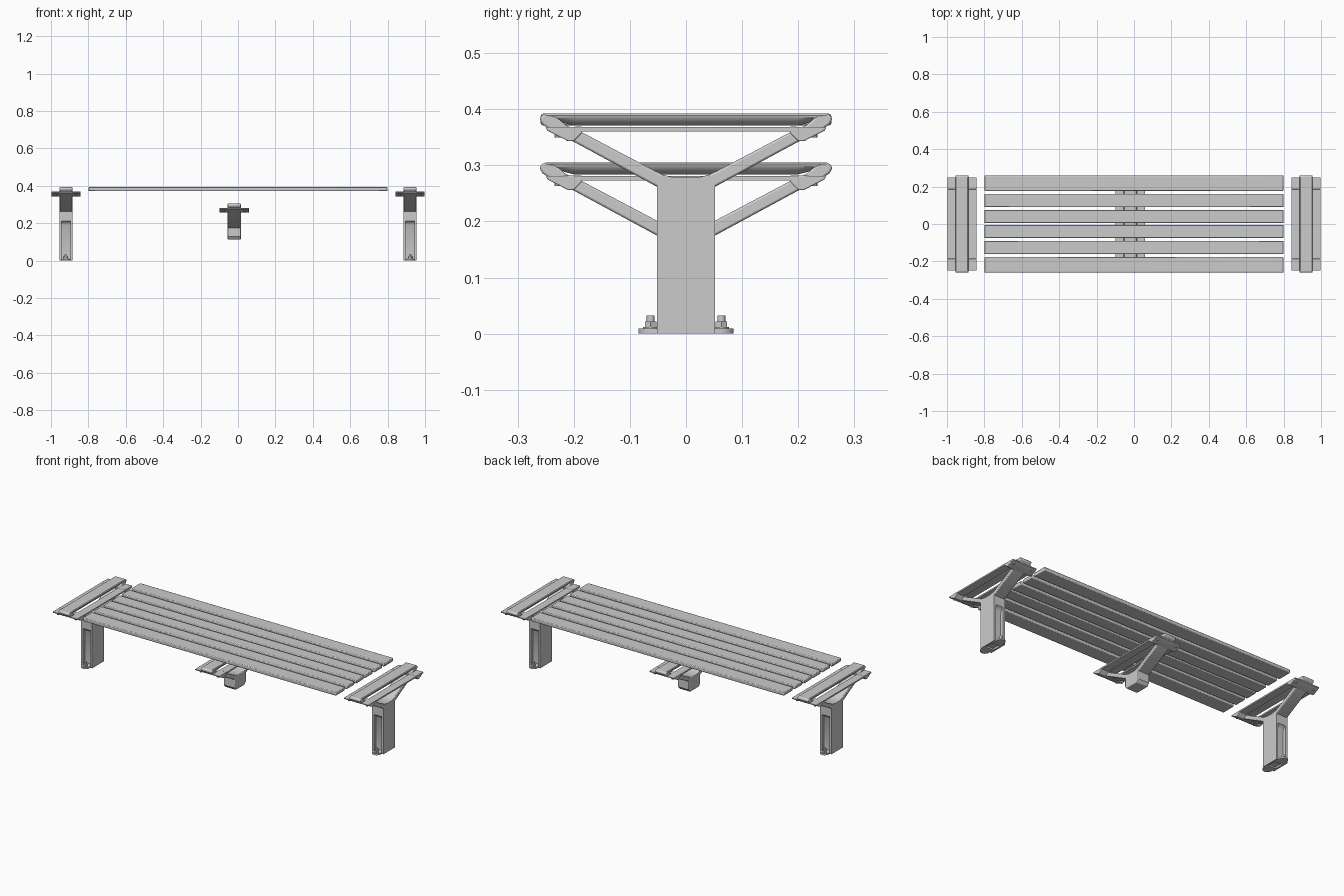
import bpy, bmesh, math

if "Cube" in bpy.data.objects:
    bpy.data.objects.remove(bpy.data.objects["Cube"])

mat = bpy.data.materials.new("light grey")
mat.diffuse_color = (0.6, 0.6, 0.6, 1)
mat.use_nodes = True
mat.node_tree.nodes["Principled BSDF"].inputs["Base Color"].default_value = mat.diffuse_color


def finish(name, bm, bevel=0.0, segments=2):
    bmesh.ops.recalc_face_normals(bm, faces=bm.faces)
    me = bpy.data.meshes.new(name)
    bm.to_mesh(me)
    bm.free()
    ob = bpy.data.objects.new(name, me)
    bpy.context.collection.objects.link(ob)
    me.materials.append(mat)
    if bevel:
        m = ob.modifiers.new("round", 'BEVEL')
        m.width, m.segments, m.limit_method = bevel, segments, 'ANGLE'
        m.angle_limit = math.radians(40)
    bpy.ops.object.select_all(action='DESELECT')
    ob.select_set(True)
    bpy.context.view_layer.objects.active = ob
    bpy.ops.object.shade_smooth_by_angle(angle=math.radians(35))
    return ob


def box(name, x0, x1, y0, y1, z0, z1, bevel=0.0):
    bm = bmesh.new()
    bmesh.ops.create_cube(bm, size=1)
    for v in bm.verts:
        v.co = ((x0 + x1) / 2 + v.co.x * (x1 - x0), (y0 + y1) / 2 + v.co.y * (y1 - y0),
                (z0 + z1) / 2 + v.co.z * (z1 - z0))
    return finish(name, bm, bevel)


def prism(name, pts, x0, x1, dz=0.0, bevel=0.0):
    """Side profile in (y, z) extruded along x."""
    bm = bmesh.new()
    a = [bm.verts.new((x0, y, z + dz)) for y, z in pts]
    b = [bm.verts.new((x1, y, z + dz)) for y, z in pts]
    bm.faces.new(a)
    bm.faces.new(b)
    for i in range(len(pts)):
        j = (i + 1) % len(pts)
        bm.faces.new((a[i], a[j], b[j], b[i]))
    return finish(name, bm, bevel)


def plate(name, pts, z0, z1):
    """Plan profile in (x, y) extruded upwards."""
    bm = bmesh.new()
    a = [bm.verts.new((x, y, z0)) for x, y in pts]
    b = [bm.verts.new((x, y, z1)) for x, y in pts]
    bm.faces.new(a)
    bm.faces.new(b)
    for i in range(len(pts)):
        j = (i + 1) % len(pts)
        bm.faces.new((a[i], a[j], b[j], b[i]))
    return finish(name, bm)


def disc(name, x, y, z0, z1, r, n):
    c = [(x + r * math.cos(2 * math.pi * k / n), y + r * math.sin(2 * math.pi * k / n)) for k in range(n)]
    return plate(name, c, z0, z1)


W = 0.035


# Top frame shared by all supports: arms, bar, strips and end brackets
def frame(tag, cx, dz):
    half = [(0.052, 0.262), (0.2, 0.342), (0.225, 0.352), (0.256, 0.373), (0.261, 0.382),
            (0.258, 0.389), (0.25, 0.392), (0.235, 0.39), (0.215, 0.372), (0.18, 0.356),
            (0.055, 0.290), (0.04, 0.283), (0.02, 0.278)]
    prof = half + [(0, 0.277)] + [(-y, z) for y, z in reversed(half)]
    prism(tag + "_arms", prof, cx - W, cx + W, dz, 0.005)

    # Top bar with a narrower underside
    bm = bmesh.new()
    rings = []
    for y, low in ((-0.25, 0.385), (-0.2, 0.371), (0.2, 0.371), (0.25, 0.385)):
        sec = [(-W, 0.389), (-W + 0.004, 0.392), (W - 0.004, 0.392), (W, 0.389),
               (W - 0.001, 0.384), (W - 0.012, low), (-W + 0.012, low), (-W + 0.001, 0.384)]
        rings.append([bm.verts.new((cx + x, y, z + dz)) for x, z in sec])
    for r, s in zip(rings, rings[1:]):
        for i in range(8):
            j = (i + 1) % 8
            bm.faces.new((r[i], r[j], s[j], s[i]))
    bm.faces.new(rings[0])
    bm.faces.new(rings[-1])
    finish(tag + "_top_bar", bm)

    for s in (-1, 1):
        # Side strip
        box(tag + "_side_strip", *sorted((cx + s * 0.033, cx + s * 0.078)), -0.2, 0.2,
            0.360 + dz, 0.368 + dz)
        # End bracket
        br = [(0.185, 0.358), (0.2, 0.343), (0.21, 0.343), (0.247, 0.362), (0.25, 0.368), (0.185, 0.369)]
        prism(tag + "_bracket", [(s * y, z) for y, z in br], cx - 0.078, cx + 0.078, dz, 0.002)
        for t in (-1, 1):
            disc(tag + "_bracket_screw", cx + t * 0.056, s * 0.228, 0.350 + dz, 0.358 + dz, 0.007, 10)


# End supports with recessed posts and bolted feet
for tag, cx in (("left", -0.92), ("right", 0.92)):
    frame(tag, cx, 0)
    side = [(-0.052, 0), (0.052, 0), (0.052, 0.268), (0.04, 0.283), (0.02, 0.278),
            (-0.02, 0.278), (-0.04, 0.283), (-0.052, 0.268)]
    for s in (-1, 1):
        prism(tag + "_post_cheek", side, *sorted((cx + s * 0.024, cx + s * W)))
    core = [(-0.032, 0.01), (0.032, 0.01), (0.032, 0.19), (0.04, 0.205), (0.052, 0.212),
            (0.052, 0.268), (0.04, 0.283), (0.02, 0.278), (-0.02, 0.278), (-0.04, 0.283),
            (-0.052, 0.268), (-0.052, 0.212), (-0.04, 0.205), (-0.032, 0.19)]
    prism(tag + "_post_core", core, cx - 0.024, cx + 0.024)
    for s in (-1, 1):
        arc = [(cx + 0.024 * math.cos(k * math.pi / 10), s * (0.061 + 0.024 * math.sin(k * math.pi / 10)))
               for k in range(11)]
        plate(tag + "_foot", arc + [(cx - 0.024, s * 0.025), (cx + 0.024, s * 0.025)], 0, 0.009)
        disc(tag + "_washer", cx, s * 0.063, 0.009, 0.012, 0.014, 16)
        disc(tag + "_nut", cx, s * 0.063, 0.012, 0.022, 0.012, 6)
        disc(tag + "_bolt", cx, s * 0.063, 0.022, 0.032, 0.007, 12)

# Middle support on a short stub
DZ = -0.087
frame("middle", -0.02, DZ)
stub = [(-0.052, 0.215), (-0.04, 0.199), (0.04, 0.199), (0.052, 0.215), (0.052, 0.268),
        (0.04, 0.283), (0.02, 0.278), (-0.02, 0.278), (-0.04, 0.283), (-0.052, 0.268)]
prism("middle_stub", stub, -0.02 - W, -0.02 + W, DZ, 0.003)

# Seat slats, mirrored front to back
for s in (-1, 1):
    for y0, y1 in ((0.005, 0.075), (0.09, 0.16), (0.177, 0.259)):
        box("seat_slat", -0.8, 0.8, *sorted((s * y0, s * y1)), 0.371, 0.392, 0.004)
